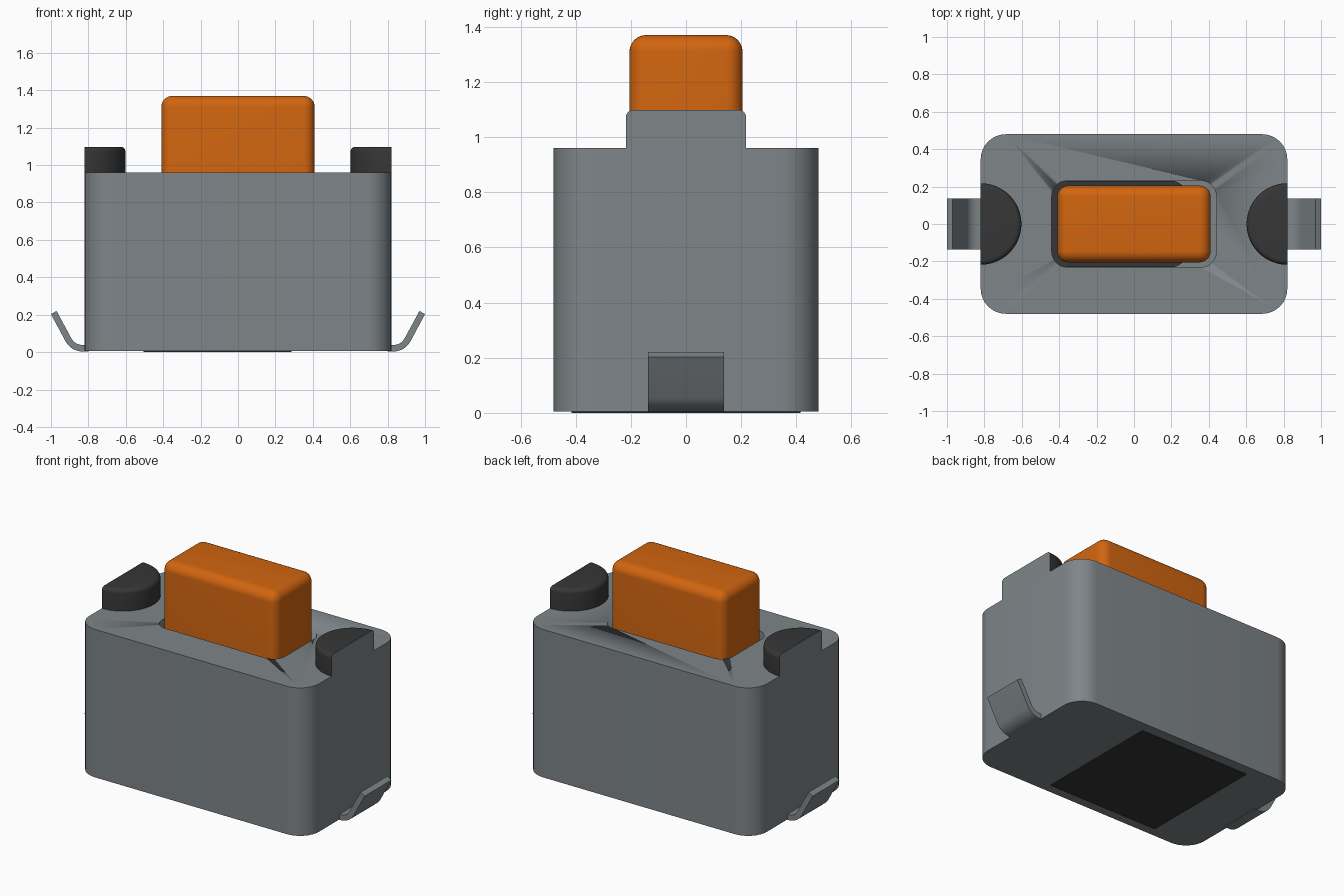
import bpy, bmesh, math

cube = bpy.data.objects.get("Cube")
if cube:
    bpy.data.objects.remove(cube, do_unlink=True)


def material(name, rgb):
    m = bpy.data.materials.new(name)
    m.use_nodes = True
    m.diffuse_color = (*rgb, 1)
    m.node_tree.nodes["Principled BSDF"].inputs["Base Color"].default_value = (*rgb, 1)
    return m


GREY = material("metal grey", (0.21, 0.235, 0.25))
ORANGE = material("button orange", (0.64, 0.13, 0.005))
DARK = material("dark plastic", (0.037, 0.037, 0.037))


def finish(bm, name, *mats):
    bmesh.ops.recalc_face_normals(bm, faces=bm.faces)
    mesh = bpy.data.meshes.new(name)
    bm.to_mesh(mesh)
    bm.free()
    ob = bpy.data.objects.new(name, mesh)
    bpy.context.collection.objects.link(ob)
    for m in mats:
        mesh.materials.append(m)
    for o in bpy.context.selected_objects:
        o.select_set(False)
    ob.select_set(True)
    bpy.context.view_layer.objects.active = ob
    bpy.ops.object.shade_smooth_by_angle(angle=math.radians(35))
    return ob


def extrude(points, vec):
    """Closed outline swept along a vector."""
    bm = bmesh.new()
    face = bm.faces.new([bm.verts.new(p) for p in points])
    res = bmesh.ops.extrude_face_region(bm, geom=[face], use_keep_orig=True)
    verts = [g for g in res["geom"] if isinstance(g, bmesh.types.BMVert)]
    bmesh.ops.translate(bm, vec=vec, verts=verts)
    return bm


def rounded_block(x, y, z0, z1, r, top_round=False, cx=0):
    """Block with rounded upright edges, and optionally a rounded top."""
    bm = extrude([(cx - x, -y, z0), (cx + x, -y, z0), (cx + x, y, z0), (cx - x, y, z0)],
                 (0, 0, z1 - z0))
    edges = []
    for e in bm.edges:
        a, b = (v.co for v in e.verts)
        if abs(a.z - b.z) > 0.001 or (top_round and min(a.z, b.z) > z1 - 0.001):
            edges.append(e)
    if r:
        bmesh.ops.bevel(bm, geom=edges, offset=r, segments=8, profile=0.5, affect='EDGES')
    return bm


# Housing with a pocket around the button
housing = finish(rounded_block(0.82, 0.48, 0.005, 0.96, 0.135), "housing", GREY)
cutter = finish(rounded_block(0.44, 0.232, 0.76, 1.2, 0.085), "pocket_cutter", GREY)
cutter.hide_render = True
cut = housing.modifiers.new("pocket", 'BOOLEAN')
cut.operation = 'DIFFERENCE'
cut.solver = 'EXACT'
cut.object = cutter
bpy.context.view_layer.objects.active = housing
bpy.ops.object.modifier_apply(modifier=cut.name)
bpy.data.objects.remove(cutter, do_unlink=True)

# Dark pocket floor and underside plate
finish(rounded_block(0.36, 0.231, 0.755, 0.77, 0.08, cx=-0.08), "pocket_floor", DARK)
finish(rounded_block(0.395, 0.415, 0, 0.01, 0, cx=-0.11), "base_plate", DARK)

# Push button
finish(rounded_block(0.41, 0.205, 0.765, 1.37, 0.06, True), "button", ORANGE)

for side, label in ((1, "left"), (-1, "right")):
    # Half-round post, its flat outer end matching the housing
    r, n = 0.218, 32
    arc = [math.pi * i / n for i in range(n + 1)]
    bm = extrude([(side * (0.82 - r * math.sin(a)), r * math.cos(a), 0.955) for a in arc],
                 (0, 0, 0.143))
    rim = [e for e in bm.edges
           if min(v.co.z for v in e.verts) > 1.09
           and abs(e.verts[0].co.y - e.verts[1].co.y) < r]
    bmesh.ops.bevel(bm, geom=rim, offset=0.025, segments=5, profile=0.5, affect='EDGES')
    bm.normal_update()
    for f in bm.faces:
        c = f.calc_center_median()
        f.material_index = int(abs(f.normal.x) > 0.99 and abs(c.x) > 0.815)
    finish(bm, label + "_post", DARK, GREY)

    # Bent contact leg: flat foot, rounded bend, sloping tip
    bend = [math.radians(60 * i / 8) for i in range(9)]
    cx, cz, r_out, r_in = 0.83, 0.108, 0.105, 0.07
    outer = [(cx + r_out * math.sin(a), cz - r_out * math.cos(a)) for a in bend]
    inner = [(cx + r_in * math.sin(a), cz - r_in * math.cos(a)) for a in bend]
    outline = [(0.80, cz - r_out)] + outer + [(1.0, 0.203), (0.97, 0.22)]
    outline += inner[::-1] + [(0.80, cz - r_in)]
    finish(extrude([(side * x, -0.137, z) for x, z in outline], (0, 0.274, 0)),
           label + "_contact_leg", GREY)
